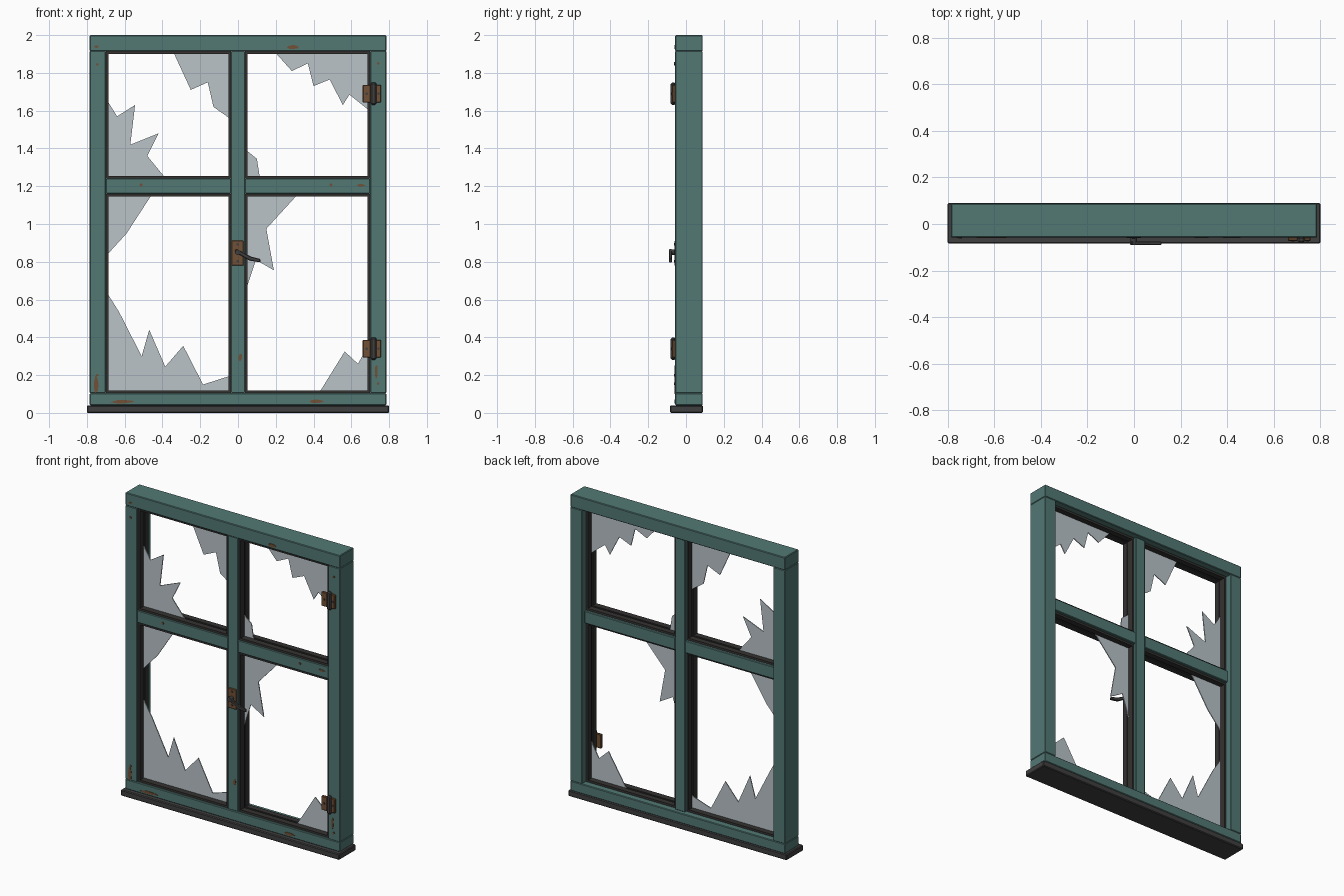
import bpy, bmesh, math, random
from mathutils import Vector

random.seed(4)
cube = bpy.data.objects.get("Cube")
if cube:
    bpy.data.objects.remove(cube, do_unlink=True)


def material(name, r, g, b):
    m = bpy.data.materials.new(name)
    m.use_nodes = True
    m.diffuse_color = (r, g, b, 1)
    m.node_tree.nodes["Principled BSDF"].inputs["Base Color"].default_value = (r, g, b, 1)
    return m


TEAL = material("teal_paint", .085, .19, .175)
DARK = material("dark_bead", .035, .033, .032)
IRON = material("dark_iron", .05, .05, .05)
RUST = material("rust", .165, .08, .037)
GLASS = material("grey_glass", .49, .55, .58)


def finish(name, bm, mat, bevel=0):
    bmesh.ops.recalc_face_normals(bm, faces=bm.faces)
    mesh = bpy.data.meshes.new(name)
    bm.to_mesh(mesh)
    bm.free()
    mesh.materials.append(mat)
    obj = bpy.data.objects.new(name, mesh)
    bpy.context.collection.objects.link(obj)
    if bevel:
        mod = obj.modifiers.new("soft_edges", "BEVEL")
        mod.width = bevel
        mod.segments = 1
    return obj


def add_box(bm, x, y, z):
    """Add a box from (low, high) ranges."""
    verts = bmesh.ops.create_cube(bm, size=1)["verts"]
    for v in verts:
        v.co = Vector([(a + b) / 2 + c * (b - a) for (a, b), c in zip((x, y, z), v.co)])


def box(name, x, y, z, mat, bevel=0):
    bm = bmesh.new()
    add_box(bm, x, y, z)
    return finish(name, bm, mat, bevel)


def prism(name, outline, y, mat, bevel=0):
    """Extrude an (x, z) outline through the y range."""
    bm = bmesh.new()
    face = bm.faces.new([bm.verts.new((px, y[0], pz)) for px, pz in outline])
    new = bmesh.ops.extrude_face_region(bm, geom=[face])["geom"]
    bmesh.ops.translate(bm, vec=(0, y[1] - y[0], 0),
                        verts=[g for g in new if isinstance(g, bmesh.types.BMVert)])
    return finish(name, bm, mat, bevel)


def disc(name, x, z, radius, y, mat, sides=10):
    ring = [(x + radius * math.cos(math.tau * i / sides),
             z + radius * math.sin(math.tau * i / sides)) for i in range(sides)]
    return prism(name, ring, y, mat)


# Outer frame and sill
HALF, INNER, BAR = .785, .7, .037
DEPTH = (-.057, .088)
BAR_DEPTH = (-.053, .062)
box("sill", (-.8, .8), (-.084, .09), (0, .04), IRON, .005)
box("bottom_rail", (-HALF, HALF), DEPTH, (.04, .105), TEAL, .004)
box("top_rail", (-HALF, HALF), DEPTH, (1.915, 2), TEAL, .004)
for side, sign in (("right", -1), ("left", 1)):
    box(side + "_stile", sorted((sign * INNER, sign * HALF)), DEPTH, (.105, 1.915), TEAL, .003)

# Glazing bars
box("mullion", (-BAR, BAR), BAR_DEPTH, (.105, 1.915), TEAL, .003)
for side, sign in (("right", -1), ("left", 1)):
    box(side + "_transom", sorted((sign * BAR, sign * INNER)), BAR_DEPTH, (1.16, 1.24), TEAL, .003)


# Dark beads either side of the glass, with a thin spacer between them
def bead_ring(name, x, z, y, t):
    bm = bmesh.new()
    for a, b in ((x[0], x[0] + t), (x[1] - t, x[1])):
        add_box(bm, (a, b), y, z)
    for a, b in ((z[0], z[0] + t), (z[1] - t, z[1])):
        add_box(bm, (x[0] + t, x[1] - t), y, (a, b))
    finish(name, bm, DARK)


for row, z in (("lower", (.105, 1.16)), ("upper", (1.24, 1.915))):
    for side, x in (("right", (-INNER, -BAR)), ("left", (BAR, INNER))):
        pane = row + "_" + side
        bead_ring(pane + "_front_bead", x, z, (-.045, -.006), .014)
        bead_ring(pane + "_spacer", x, z, (-.006, .008), .009)
        bead_ring(pane + "_back_bead", x, z, (.008, .045), .014)

# Broken glass shards, as (x, z) outlines
L, R, C = -.69, .69, .045
TOP, MID_HI, MID_LO, LOW = 1.905, 1.25, 1.15, .115
shards = {
    "upper_right_corner": [(-.34, TOP), (-.25, 1.71), (-.16, 1.75), (-.13, 1.62), (-C, 1.56), (-C, TOP)],
    "upper_right_edge": [(L, 1.65), (-.64, 1.57), (-.545, 1.63), (-.57, 1.42), (-.42, 1.48),
                         (-.48, 1.36), (-.39, MID_HI), (L, MID_HI)],
    "upper_left_corner": [(.2, TOP), (.285, 1.81), (.37, 1.85), (.4, 1.73), (.485, 1.765),
                          (.555, 1.63), (.59, 1.685), (R, 1.605), (R, TOP)],
    "upper_left_sliver": [(C, 1.39), (.1, 1.345), (.115, MID_HI), (C, MID_HI)],
    "lower_right_top": [(L, .84), (-.59, .95), (-.46, MID_LO), (L, MID_LO)],
    "lower_right_bottom": [(L, .63), (-.63, .535), (-.51, .3), (-.47, .44), (-.385, .245),
                           (-.29, .355), (-.185, .15), (-C, .195), (-C, LOW), (L, LOW)],
    "lower_left_top": [(C, MID_LO), (.31, MID_LO), (.15, .975), (.19, .755), (.095, .81), (C, .66)],
    "lower_left_bottom": [(.435, LOW), (.565, .325), (.635, .26), (R, .355), (R, LOW)],
}
for name, outline in shards.items():
    prism("glass_" + name, outline, (-.002, .004), GLASS)

# Hinges: two rusty leaves, an iron knuckle and screws
for name, z in (("lower", .34), ("upper", 1.69)):
    for leaf, x in (("inner", (.66, .703)), ("outer", (.73, .758))):
        box(f"{name}_hinge_{leaf}_leaf", x, (-.073, -.055), (z - .047, z + .047), RUST, .004)
        disc(f"{name}_hinge_{leaf}_screw", sum(x) / 2, z, .007, (-.076, -.07), IRON)
    box(name + "_hinge_knuckle", (.702, .733), (-.081, -.055), (z - .06, z + .06), IRON, .008)

# Latch: rusty plate, screws, spindle and sloping lever
box("latch_plate", (-.034, .03), (-.061, -.05), (.78, .912), RUST, .003)
for z in (.803, .892):
    disc("latch_screw", -.002, z, .007, (-.064, -.058), IRON)
disc("latch_spindle", -.002, .85, .014, (-.09, -.055), IRON, 12)
prism("latch_lever", [(-.018, .853), (-.01, .868), (.07, .827), (.118, .815),
                      (.118, .797), (.062, .806)], (-.09, -.075), IRON, .003)


# Flaked rust patches: (x, z, width, height)
def patch(x, z, w, h, front):
    sides = 9
    outline = []
    for i in range(sides):
        a, r = math.tau * i / sides, random.uniform(.35, .55)
        outline.append((x + w * r * math.cos(a), z + h * r * math.sin(a)))
    prism("rust_patch", outline, (front - .003, front + .003), RUST)


for spot in ((.29, 1.938, .075, .022), (-.75, 1.94, .03, .014), (-.75, .15, .024, .11),
             (-.61, .06, .13, .02), (.415, .06, .08, .02), (.732, .22, .018, .09)):
    patch(*spot, DEPTH[0])
for spot in ((.65, 1.205, .045, .016), (.012, .295, .02, .05)):
    patch(*spot, BAR_DEPTH[0])

# Nail heads
for x, z in ((-.745, 1.845), (.742, 1.85), (.742, .155), (-.745, .2)):
    disc("stile_nail", x, z, .007, (-.063, -.055), RUST, 8)
for x in (-.513, .492):
    disc("transom_nail", x, 1.207, .008, (-.058, -.05), RUST, 8)
